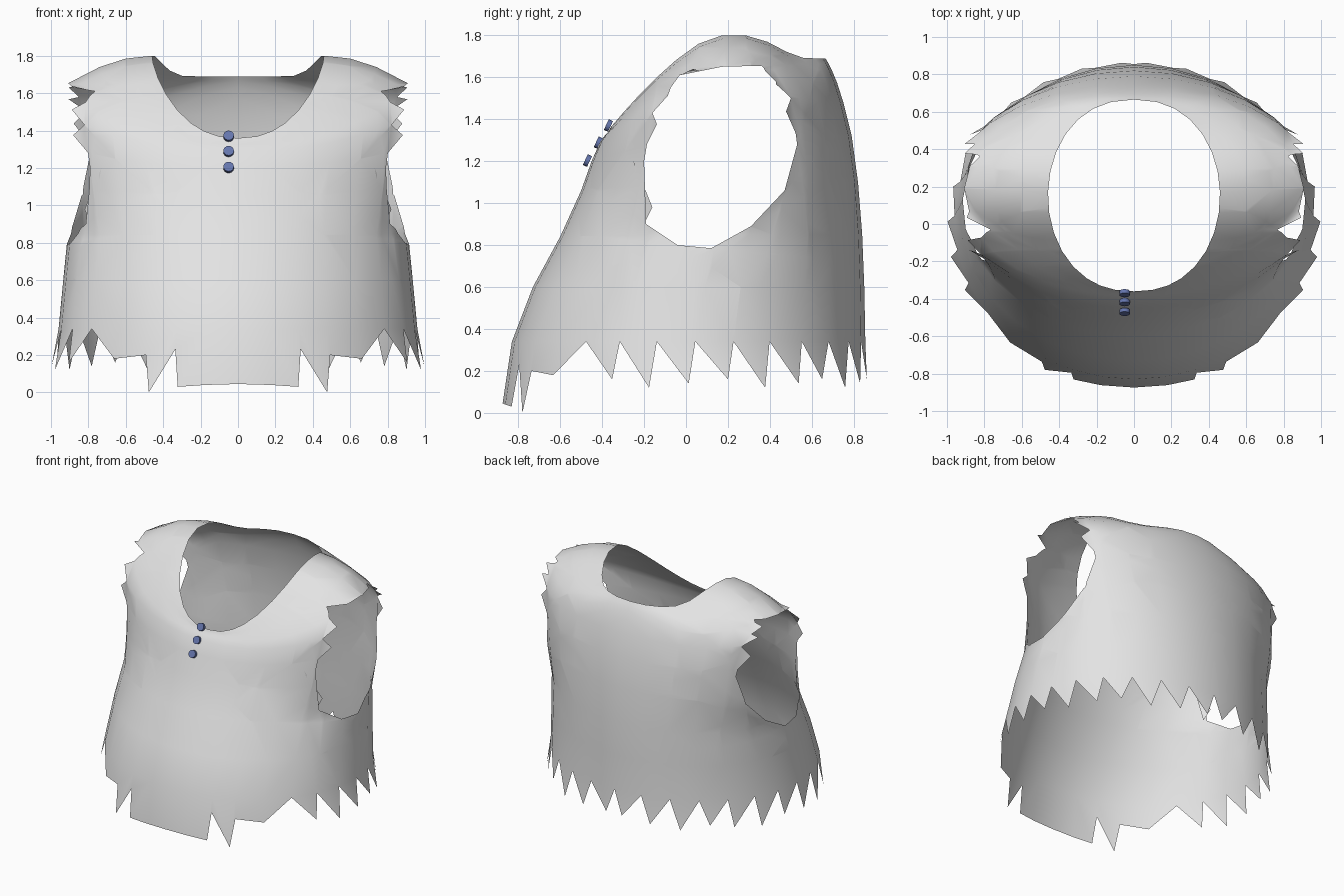
import bpy, bmesh, math
from mathutils import Vector

if "Cube" in bpy.data.objects:
    bpy.data.objects.remove(bpy.data.objects["Cube"])


def material(name, rgb):
    m = bpy.data.materials.new(name)
    m.diffuse_color = (*rgb, 1)
    m.use_nodes = True
    m.node_tree.nodes["Principled BSDF"].inputs["Base Color"].default_value = m.diffuse_color
    return m


cloth = material("grey cloth", (0.77, 0.77, 0.77))
blue = material("blue button", (0.13, 0.18, 0.42))

# Rows of the garment: half width, front y, back y, front z, side z, back z, roundness
ROWS = [
    (.96, -.83, .855, .34, .34, .34, 1.0),
    (.935, -.73, .85, .60, .60, .60, 1.0),
    (.91, -.60, .84, .84, .85, .85, 1.0),
    (.95, -.50, .82, 1.06, 1.10, 1.10, 1.0),
    (.98, -.45, .79, 1.20, 1.35, 1.32, 1.0),
    (1.0, -.41, .75, 1.29, 1.55, 1.48, 1.0),
    (.905, -.385, .72, 1.325, 1.655, 1.575, .95),
    (.74, -.37, .695, 1.34, 1.74, 1.635, .93),
    (.60, -.365, .68, 1.35, 1.785, 1.665, .9),
    (.46, -.36, .665, 1.36, 1.80, 1.69, .87),
]


def ring_point(row, deg):
    w, yf, yb, zf, zs, zb, e = row
    s = max(0.0, math.sin(math.radians(deg)))
    c = math.cos(math.radians(deg))
    if deg in (0, 180):
        s = 0.0
    mid, half = (yf + yb) / 2, (yb - yf) / 2
    if c > 0:
        z = zs + (zf - zs) * c ** 1.4
    else:
        t = min(1, max(0, (-c - .25) / .6))
        z = zs + (zb - zs) * t * t * (3 - 2 * t)
    return Vector((w * s ** e, mid - half * c, z))


def hem_point(deg, z):
    t = (.34 - z) / .3
    return ring_point((.96 + .055 * t, -.83 - .045 * t, .855 + .015 * t, z, z, z, 1), deg)


STEP = 138 / 11
ANGLES = [0, 10, 20, 30, 42] + [42 + STEP * i for i in range(1, 11)] + [180]

# Right half of the body
bm = bmesh.new()
grid = [[bm.verts.new(ring_point(r, a)) for a in ANGLES] for r in ROWS]
for lo, hi in zip(grid, grid[1:]):
    for i in range(len(ANGLES) - 1):
        bm.faces.new((lo[i], lo[i + 1], hi[i + 1], hi[i]))

# Front flap of the hem, then the ragged teeth
top = grid[0]


def hem(deg, z):
    return bm.verts.new(hem_point(deg, z))


p0, p10, p20 = hem(0, .045), hem(10, .04), hem(18.5, .03)
notch, tip, h30, h42 = hem(20, .23), hem(27.8, 0), hem(30, .20), hem(42, .18)
bm.faces.new((p0, p10, top[1], top[0]))
bm.faces.new((p10, p20, notch, top[2], top[1]))
bm.faces.new((notch, tip, h30, top[3], top[2]))
bm.faces.new((h30, h42, top[4], top[3]))
bm.faces.new((h42, top[5], top[4]))
for i in range(5, len(ANGLES) - 1):
    a, b = ANGLES[i], ANGLES[i + 1]
    t = hem(a + (b - a) * (.88 if a < 120 else .7), .12 + .02 * (i % 3))
    bm.faces.new((t, top[i + 1], top[i]))

# Armhole: cut along a polygon in the side view
HOLE = [(-.03, 1.61), (.17, 1.65), (.36, 1.655), (.5, 1.5), (.53, 1.28), (.47, 1.06),
        (.31, .89), (.12, .785), (-.04, .80), (-.19, .9), (-.2, 1.2), (-.16, 1.43)]
centre = Vector((0, .17, 1.22))
planes = []
for (y1, z1), (y2, z2) in zip(HOLE, HOLE[1:] + HOLE[:1]):
    n = Vector((0, z2 - z1, y1 - y2)).normalized()
    p = Vector((0, y1, z1))
    if n.dot(centre - p) > 0:
        n = -n
    planes.append((p, n))
for p, n in planes:
    near = []
    for f in bm.faces:
        c = f.calc_center_median()
        if c.x > .4 and math.hypot(c.y - .17, c.z - 1.22) < .72:
            near.append(f)
    geom = set(near)
    for f in near:
        geom.update(f.verts)
        geom.update(f.edges)
    bmesh.ops.bisect_plane(bm, geom=list(geom), dist=1e-5, plane_co=p, plane_no=n)
inside = []
for f in bm.faces:
    c = f.calc_center_median()
    if c.x > .4 and all(n.dot(c - p) < 0 for p, n in planes):
        inside.append(f)
bmesh.ops.delete(bm, geom=inside, context='FACES')
bmesh.ops.recalc_face_normals(bm, faces=bm.faces)

# Torn points around the upper armhole, leaning outward
for e in [e for e in bm.edges if e.is_boundary and e.calc_length() > .08]:
    m = (e.verts[0].co + e.verts[1].co) / 2
    if m.x > .55 and 1.26 < m.z < 1.63 and math.hypot(m.y - .17, m.z - 1.22) < .5:
        t = bm.verts.new((min(m.x + .07, .905), m.y + (.17 - m.y) * .1, m.z + .02))
        bm.faces.new((e.verts[0], e.verts[1], t))

# Loose flap at the lower front of the armhole
flap = [(.73, -.25, 1.2), (.79, -.2, .9), (.82, -.16, .98)]
bm.faces.new([bm.verts.new(c) for c in flap])

bmesh.ops.recalc_face_normals(bm, faces=bm.faces)
for f in bm.faces:
    f.smooth = True
mesh = bpy.data.meshes.new("tattered_vest")
bm.to_mesh(mesh)
bm.free()
mesh.materials.append(cloth)
vest = bpy.data.objects.new("tattered_vest", mesh)
bpy.context.collection.objects.link(vest)
mirror = vest.modifiers.new("mirror", 'MIRROR')
mirror.use_clip = True
mirror.merge_threshold = .001

# Buttons down the chest
for i, (y, z) in enumerate([(-.37, 1.37), (-.418, 1.288), (-.47, 1.203)]):
    bpy.ops.mesh.primitive_cylinder_add(vertices=16, radius=.028, depth=.022,
                                        location=(-.05, y, z),
                                        rotation=(math.radians(65), 0, 0))
    button = bpy.context.object
    button.name = f"button_{i + 1}"
    button.data.materials.append(blue)
    bpy.ops.object.shade_smooth_by_angle()
